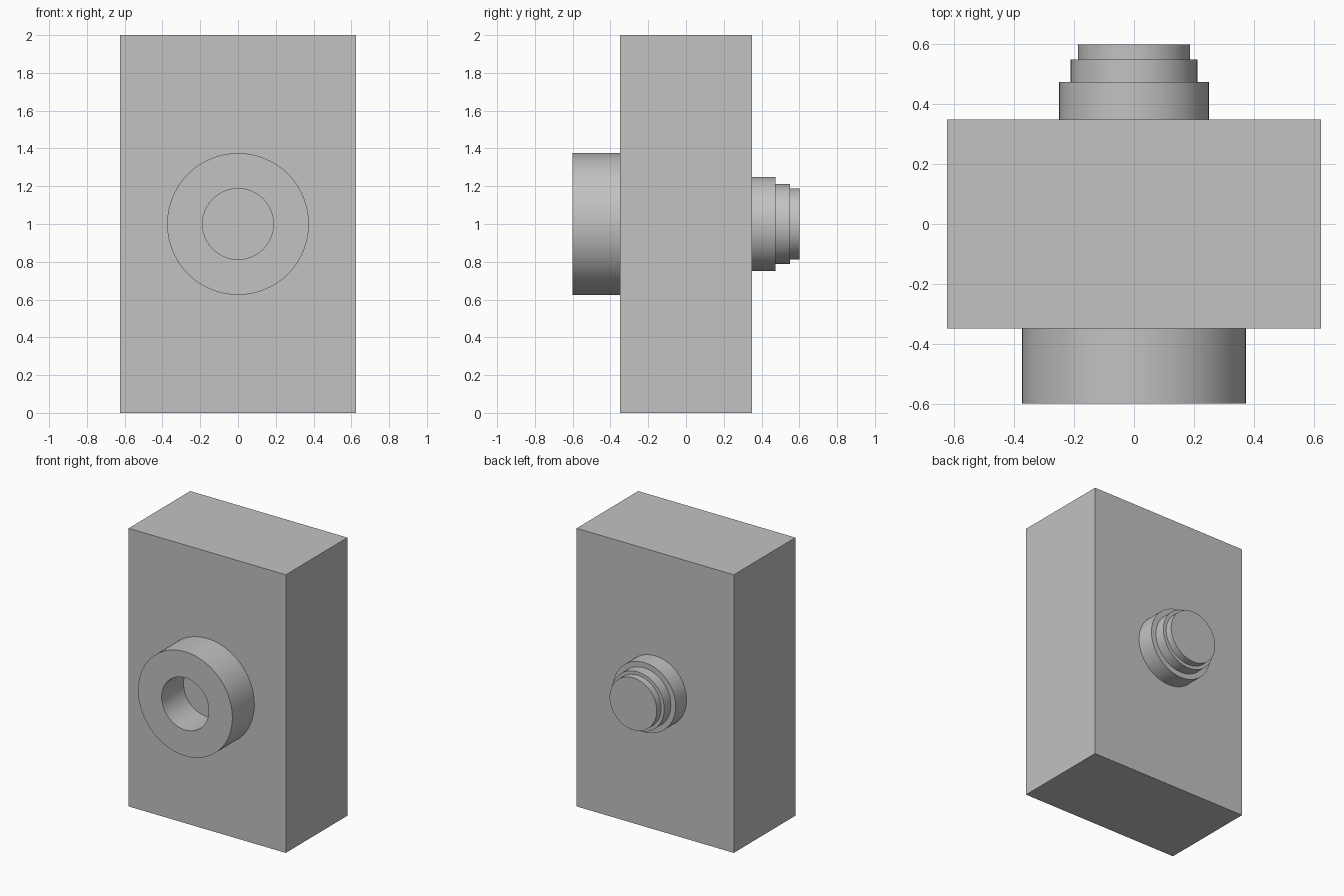
import bpy
import bmesh
import math
from mathutils import Matrix

cube = bpy.data.objects.get("Cube")
if cube:
    bpy.data.objects.remove(cube, do_unlink=True)

SEGMENTS = 96
CENTRE_Z = 1.0

grey = bpy.data.materials.new("plain grey")
grey.use_nodes = True
colour = (0.54, 0.54, 0.54, 1)
grey.diffuse_color = colour
grey.node_tree.nodes["Principled BSDF"].inputs["Base Color"].default_value = colour


def finish(name, bm):
    bmesh.ops.recalc_face_normals(bm, faces=bm.faces[:])
    mesh = bpy.data.meshes.new(name)
    bm.to_mesh(mesh)
    bm.free()
    mesh.materials.append(grey)
    obj = bpy.data.objects.new(name, mesh)
    bpy.context.collection.objects.link(obj)
    return obj


def lathe(name, profile):
    """Spin (radius, y) points around the horizontal y axis."""
    bm = bmesh.new()
    rings = []
    for radius, y in profile:
        ring = []
        for i in range(SEGMENTS):
            a = math.tau * i / SEGMENTS
            ring.append(bm.verts.new((radius * math.cos(a), y, CENTRE_Z + radius * math.sin(a))))
        rings.append(ring)
    for r1, r2 in zip(rings, rings[1:]):
        for i in range(SEGMENTS):
            j = (i + 1) % SEGMENTS
            bm.faces.new((r1[i], r1[j], r2[j], r2[i]))
    # Close the open ends with flat discs
    bm.faces.new(rings[0])
    bm.faces.new(rings[-1])
    obj = finish(name, bm)
    bpy.ops.object.select_all(action="DESELECT")
    obj.select_set(True)
    bpy.context.view_layer.objects.active = obj
    bpy.ops.object.shade_smooth_by_angle(angle=math.radians(30))
    return obj


# Rectangular body
bm = bmesh.new()
bmesh.ops.create_cube(bm, size=1, matrix=Matrix.Translation((0, 0, CENTRE_Z))
                      @ Matrix.Diagonal((1.25, 0.7, 2, 1)))
finish("body_block", bm)

# Front collar with a blind bore reaching the body
lathe("front_collar", [(0.375, -0.35), (0.375, -0.6), (0.1875, -0.6), (0.1875, -0.351)])

# Stepped boss on the back
lathe("back_stepped_boss", [(0.25, 0.35), (0.25, 0.475), (0.2115, 0.475),
                            (0.2115, 0.55), (0.1875, 0.55), (0.1875, 0.6)])
